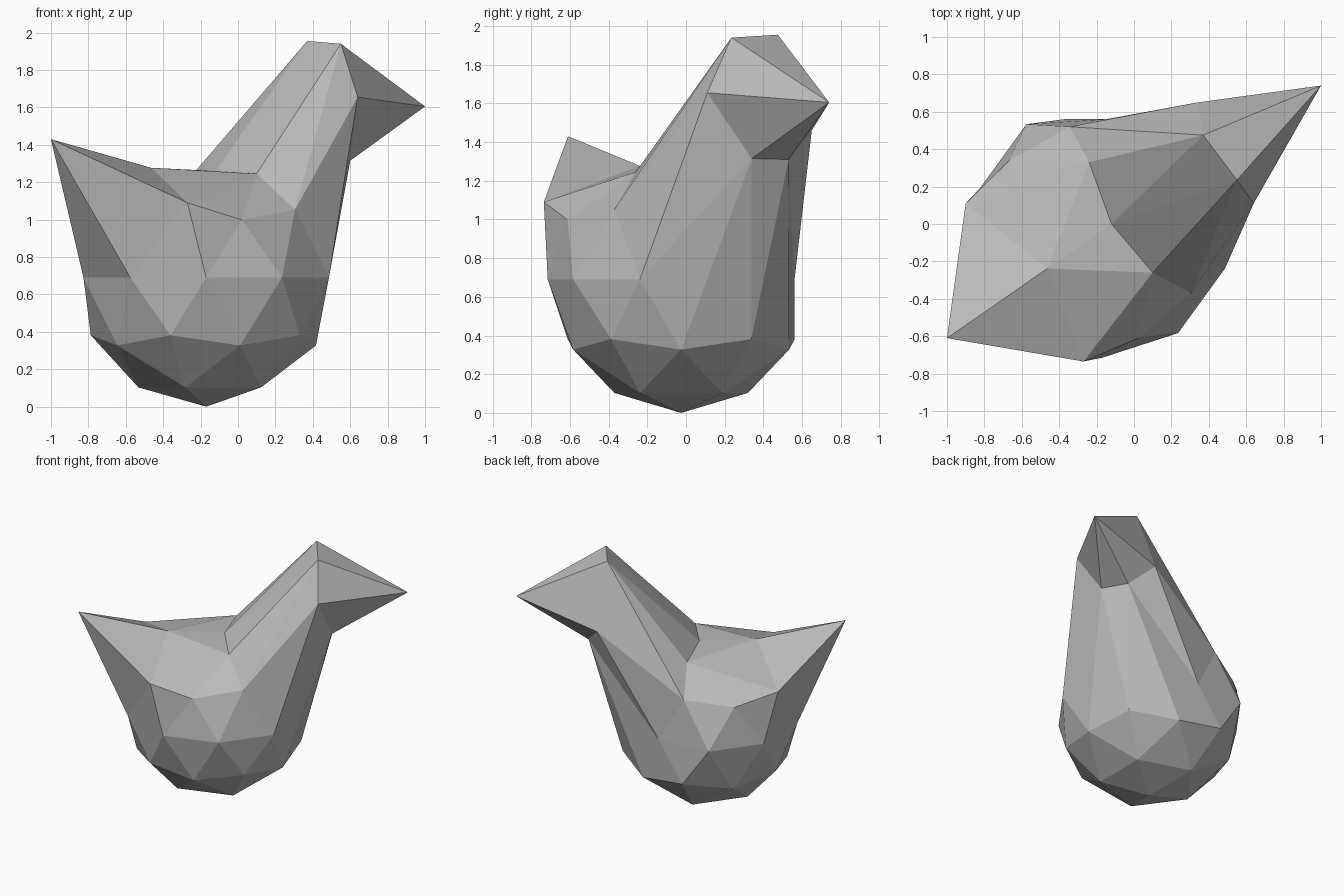
import bpy, bmesh
from math import radians, cos, sin, sqrt
from mathutils import Vector

cube = bpy.data.objects.get("Cube")
if cube:
    bpy.data.objects.remove(cube)

RADIUS = 0.69
CENTRE = Vector((-0.17, -0.025, RADIUS))

# Heights of the rings on the unit ball that get sculpted
TOP, CROWN, SHOULDER, UPPER, MIDDLE = 1.0, 0.851, 0.526, 0.447, 0.0

# Pulled points: (ring, angle) -> new position
PULLS = {
    # head and beak
    (SHOULDER, 36): (1.00, 0.74, 1.605),
    (CROWN, 0): (0.55, 0.235, 1.94),
    (CROWN, 72): (0.37, 0.475, 1.955),
    (UPPER, 0): (0.64, 0.11, 1.655),
    (UPPER, 72): (0.34, 0.65, 1.46),
    # throat
    (MIDDLE, 18): (0.60, 0.34, 1.315),
    (MIDDLE, 54): (0.50, 0.53, 1.31),
    (MIDDLE, 90): (-0.15, 0.56, 0.68),
    # back and neck base
    (TOP, 0): (-0.12, 0.0, 1.26),
    (CROWN, -72): (0.10, -0.26, 1.245),
    (CROWN, 144): (-0.24, 0.33, 1.245),
    (SHOULDER, 108): (-0.345, 0.52, 1.04),
    # tail
    (UPPER, -144): (-1.0, -0.61, 1.43),
    (SHOULDER, -108): (-0.27, -0.735, 1.09),
    (SHOULDER, 180): (-0.90, 0.11, 1.10),
}

# Body: a low-poly ball with the head, beak and tail drawn out of it
bm = bmesh.new()
bmesh.ops.create_icosphere(bm, subdivisions=2, radius=1.0)
bm.verts.ensure_lookup_table()
directions = [v.co.normalized() for v in bm.verts]
for v, d in zip(bm.verts, directions):
    v.co = CENTRE + d * RADIUS
for (height, angle), target in PULLS.items():
    flat = sqrt(1 - height * height)
    a = radians(angle)
    aim = Vector((flat * cos(a), flat * sin(a), height))
    index = max(range(len(directions)), key=lambda i: directions[i].dot(aim))
    bm.verts[index].co = target
bmesh.ops.recalc_face_normals(bm, faces=bm.faces)

mesh = bpy.data.meshes.new("bird_body")
bm.to_mesh(mesh)
bm.free()
bird = bpy.data.objects.new("bird_body", mesh)
bpy.context.collection.objects.link(bird)

# Plain grey material
grey = bpy.data.materials.new("plain_grey")
grey.use_nodes = True
colour = (0.5, 0.5, 0.5, 1.0)
grey.diffuse_color = colour
grey.node_tree.nodes["Principled BSDF"].inputs["Base Color"].default_value = colour
mesh.materials.append(grey)
